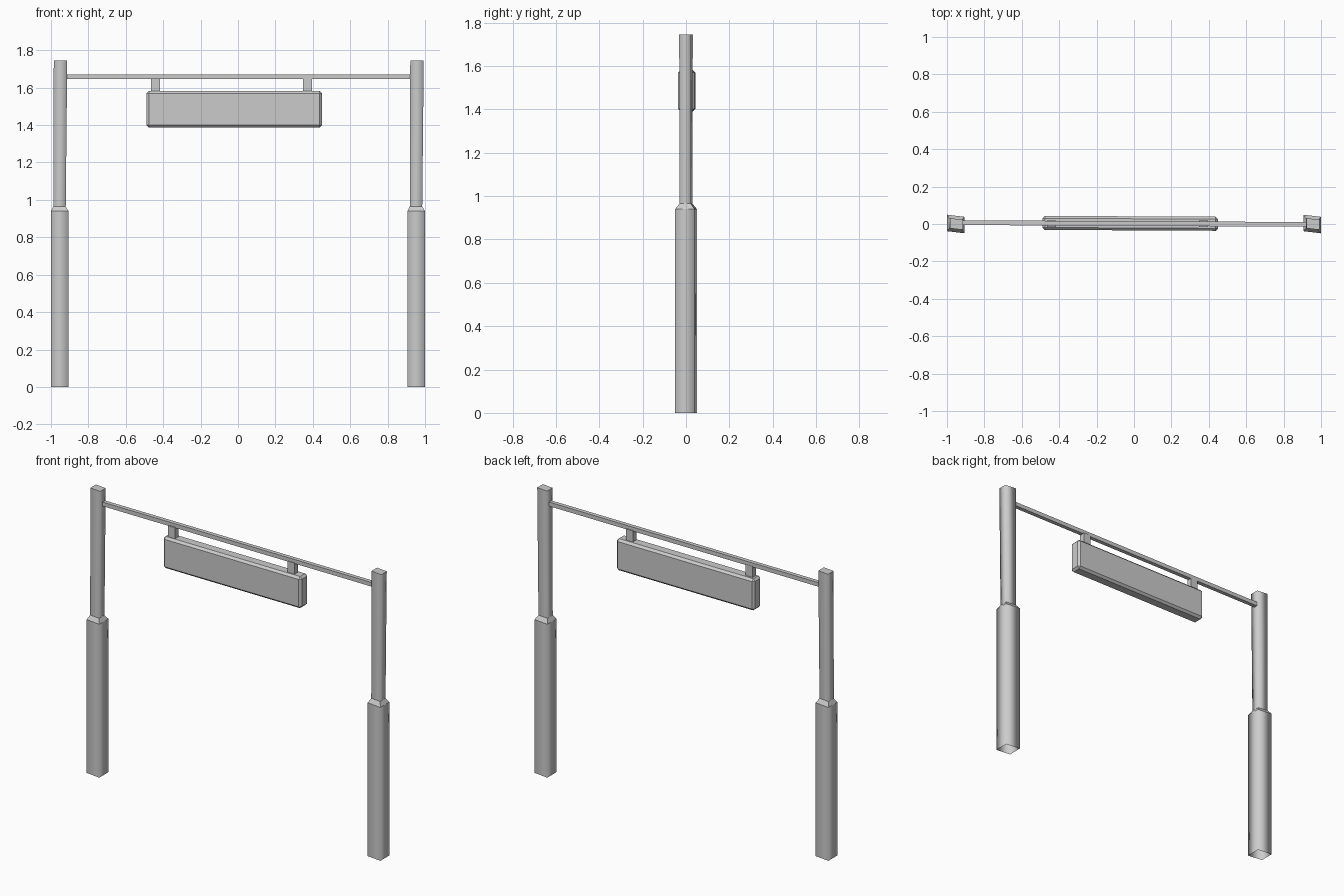
import bpy, bmesh
from mathutils import Matrix

default = bpy.data.objects.get("Cube")
if default:
    bpy.data.objects.remove(default, do_unlink=True)

grey = bpy.data.materials.new("plain grey")
grey.use_nodes = True
colour = (0.6, 0.6, 0.6, 1)
grey.diffuse_color = colour
grey.node_tree.nodes["Principled BSDF"].inputs["Base Color"].default_value = colour


def finish(name, bm):
    bmesh.ops.recalc_face_normals(bm, faces=bm.faces)
    mesh = bpy.data.meshes.new(name)
    bm.to_mesh(mesh)
    bm.free()
    mesh.materials.append(grey)
    obj = bpy.data.objects.new(name, mesh)
    bpy.context.collection.objects.link(obj)
    return obj


def box(name, low, high, bevel=0, skew=0):
    """Box between two corners; skew shifts y along x."""
    bm = bmesh.new()
    bmesh.ops.create_cube(bm, size=1)
    for v in bm.verts:
        v.co = [l + (c + 0.5) * (h - l) for c, l, h in zip(v.co, low, high)]
    if bevel:
        bmesh.ops.bevel(bm, geom=list(bm.edges), offset=bevel, segments=1, affect='EDGES')
    for v in bm.verts:
        v.co.y += skew * v.co.x
    return finish(name, bm)


# Post sections: x offset, half width, half depth, height
SECTIONS = [
    (0, 0.047, 0.044, 0),
    (0, 0.047, 0.044, 0.94),
    (-0.001, 0.033, 0.026, 0.965),
    (0.004, 0.036, 0.027, 1.745),
]


def post(name, cx):
    """Stepped square post, open at the foot and capped on top."""
    bm = bmesh.new()
    rings = []
    for dx, w, d, z in SECTIONS:
        rings.append([bm.verts.new((cx + dx + sx * w, sy * d - 0.12 * sx * w, z))
                      for sx, sy in ((-1, -1), (1, -1), (1, 1), (-1, 1))])
    for level, (a, b) in enumerate(zip(rings, rings[1:])):
        for i in range(4):
            j = (i + 1) % 4
            face = bm.faces.new((a[i], a[j], b[j], b[i]))
            face.smooth = level != 1
    bm.faces.new(rings[-1])
    return finish(name, bm)


post("right_post", -0.953)
post("left_post", 0.953)

# Crossbar between the posts
box("crossbar", (-0.93, -0.010, 1.645), (0.93, 0.015, 1.67), skew=-0.005)

# Hanging sign and its two brackets
box("sign_panel", (-0.49, -0.034, 1.388), (0.45, 0.041, 1.582), bevel=0.013, skew=-0.005)
for name, x in (("right_hanger", -0.465), ("left_hanger", 0.347)):
    box(name, (x, -0.016, 1.575), (x + 0.048, 0.019, 1.65))
